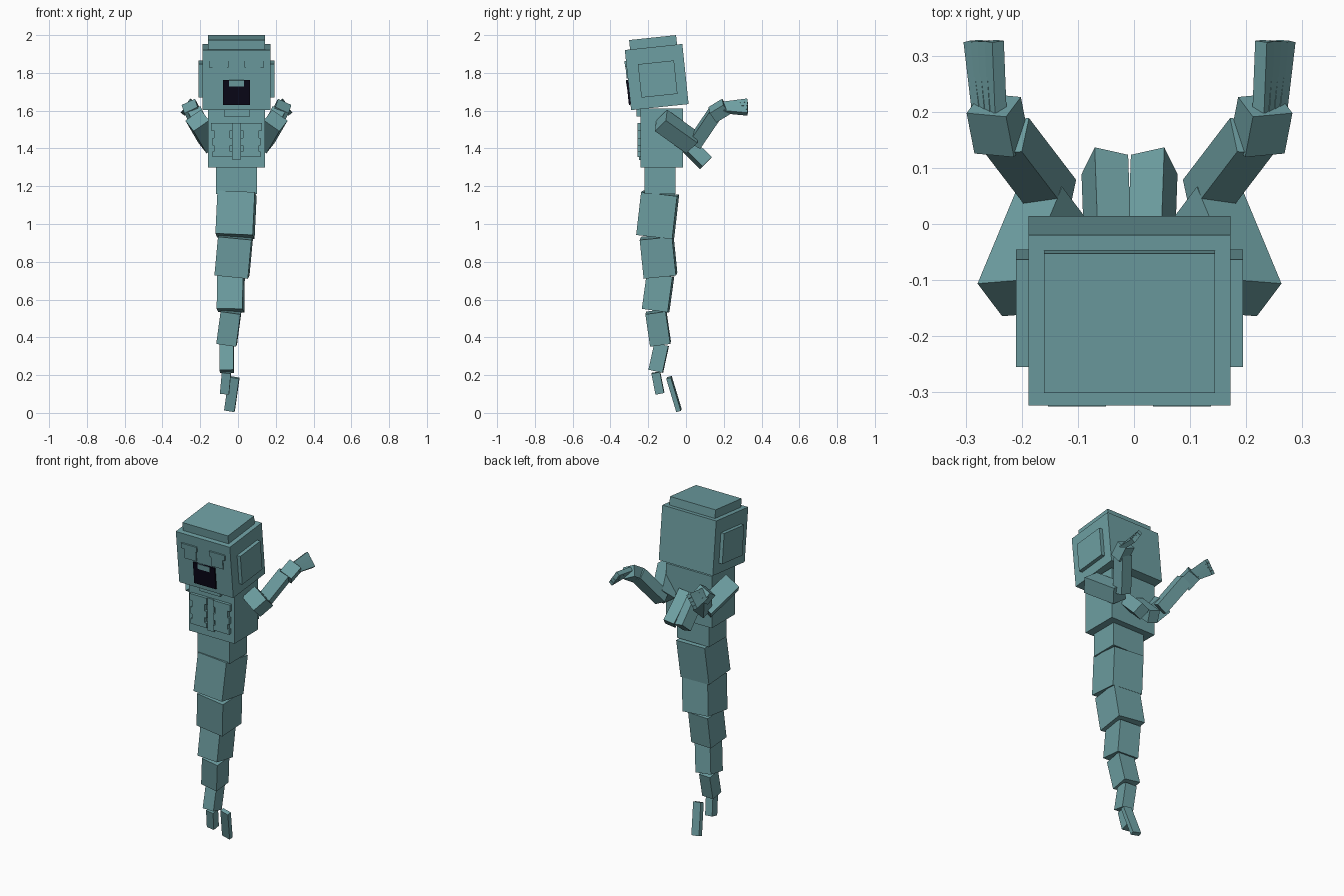
import bpy
import math
from mathutils import Vector, Matrix

if "Cube" in bpy.data.objects:
    bpy.data.objects.remove(bpy.data.objects["Cube"])

CX = -0.008  # mirror plane of the upper body


def material(name, rgb):
    m = bpy.data.materials.new(name)
    m.diffuse_color = (*rgb, 1)
    m.use_nodes = True
    m.node_tree.nodes["Principled BSDF"].inputs["Base Color"].default_value = m.diffuse_color
    return m


TEAL = material("ghost teal", (0.155, 0.345, 0.36))
DARK = material("mouth dark", (0.003, 0.002, 0.009))
CORNERS = [(x, y, z) for z in (0, 1) for y in (-.5, .5) for x in (-.5, .5)]
FACES = [(0, 2, 3, 1), (4, 5, 7, 6), (0, 1, 5, 4), (2, 6, 7, 3), (0, 4, 6, 2), (1, 3, 7, 5)]


def box(name, p0, p1, w, d, side=(1, 0, 0), mat=TEAL):
    """Box from p0 to p1; w is its width along side, d its depth."""
    p0, p1 = Vector(p0), Vector(p1)
    axis = (p1 - p0).normalized()
    u = Vector(side)
    u = (u - axis * u.dot(axis)).normalized()
    v = axis.cross(u)
    length = (p1 - p0).length
    verts = [p0 + u * x * w + v * y * d + axis * z * length for x, y, z in CORNERS]
    me = bpy.data.meshes.new(name)
    me.from_pydata(verts, [], FACES)
    me.materials.append(mat)
    ob = bpy.data.objects.new(name, me)
    bpy.context.collection.objects.link(ob)
    return ob


def span(name, x, y, z, mat=TEAL, frame=Matrix()):
    """Box from coordinate ranges inside a frame."""
    mx, my = sum(x) / 2, sum(y) / 2
    p0, p1 = frame @ Vector((mx, my, z[0])), frame @ Vector((mx, my, z[1]))
    return box(name, p0, p1, x[1] - x[0], y[1] - y[0], mat=mat)


def pair(name, p0, p1, w, d, side):
    """Left box plus its mirror image."""
    box(name + "_left", p0, p1, w, d, side)
    flip = lambda p: (2 * CX - p[0], p[1], p[2])
    box(name + "_right", flip(p0), flip(p1), w, d, (-side[0], side[1], side[2]))


# Head, tilted forward, with cap and side plates
head = Matrix.Translation((CX, -.155, 1.778)) @ Matrix.Rotation(math.radians(6), 4, 'X')
span("head", (-.18, .18), (-.153, .153), (-.16, .16), frame=head)
span("head_cap", (-.152, .152), (-.125, .125), (.16, .21), frame=head)
for s, side in ((-1, "left"), (1, "right")):
    span("ear_plate_" + side, sorted((s * .18, s * .202)), (-.092, .1), (-.1, .078), frame=head)
    # Brows and eyes
    span("brow_" + side, sorted((s * .042, s * .145)), (-.161, -.153), (.069, .101), frame=head)
    span("eye_" + side, sorted((s * .05, s * .128)), (-.159, -.153), (.009, .069), frame=head)
span("mouth", (-.072, .072), (-.162, -.153), (-.131, 0), DARK, head)
span("teeth", (-.04, .04), (-.164, -.153), (-.032, 0), frame=head)

# Torso, collar and ribs
span("torso", (-.16, .144), (-.24, -.017), (1.30, 1.612))
span("collar", (-.075, .063), (-.262, -.24), (1.57, 1.62))
for i, (inner, outer, z0, z1) in enumerate(
        [(.022, .134, 1.495, 1.535), (.035, .118, 1.455, 1.495),
         (.022, .128, 1.415, 1.455), (.035, .118, 1.385, 1.415), (.022, .128, 1.355, 1.385)]):
    for s, side in ((-1, "left"), (1, "right")):
        a, b = sorted((CX + s * inner, CX + s * outer))
        span(f"rib_{i}_{side}", (a, b), (-.258, -.24), (z0, z1))
span("breastbone", (CX - .022, CX + .022), (-.25, -.24), (1.34, 1.535))

# Tapering tail: bottom, top, width, depth, yaw
tail = [
    ((-.008, -.138, 1.16), (-.008, -.138, 1.30), .215, .166, 0),
    ((-.016, -.163, .935), (-.005, -.137, 1.162), .198, .192, -3),
    ((-.032, -.135, .727), (-.013, -.156, .932), .178, .172, -3),
    ((-.040, -.161, .542), (-.037, -.135, .73), .137, .138, -4),
    ((-.060, -.135, .365), (-.037, -.160, .536), .106, .108, -3),
    ((-.060, -.160, .220), (-.060, -.129, .362), .074, .076, -3),
    ((-.071, -.138, .103), (-.061, -.160, .214), .048, .046, -3),
    ((-.045, -.037, .012), (-.020, -.090, .188), .055, .025, -8),
]
for i, (p0, p1, w, d, yaw) in enumerate(tail):
    a = math.radians(yaw)
    box(f"tail_segment_{i + 1}", p0, p1, w, d, (math.cos(a), math.sin(a), 0))

# Back flaps
pair("back_flap", (-.047, -.035, 1.46), (-.052, .106, 1.322), .063, .072, (.94, -.22, -.24))

# Arms: raised upper arm, bent forearm, wrist
pair("upper_arm", (-.216, -.132, 1.548), (-.147, .034, 1.43), .092, .1, (.435, -.72, -.54))
pair("forearm", (-.142, .047, 1.43), (-.226, .157, 1.592), .072, .07, (.06, .003, .028))
pair("wrist", (-.236, .14, 1.578), (-.25, .212, 1.622), .078, .066, (.8, .1, .5))

# Fanned fingers
for i in range(4):
    t = i / 3
    base = (-.272 + .028 * t, .2, 1.602 + .03 * t)
    tip = (-.287 + .038 * t, .326, 1.59 + .058 * t)
    pair(f"finger_{i + 1}", base, tip, .022, .026, (.6, 0, .8))
